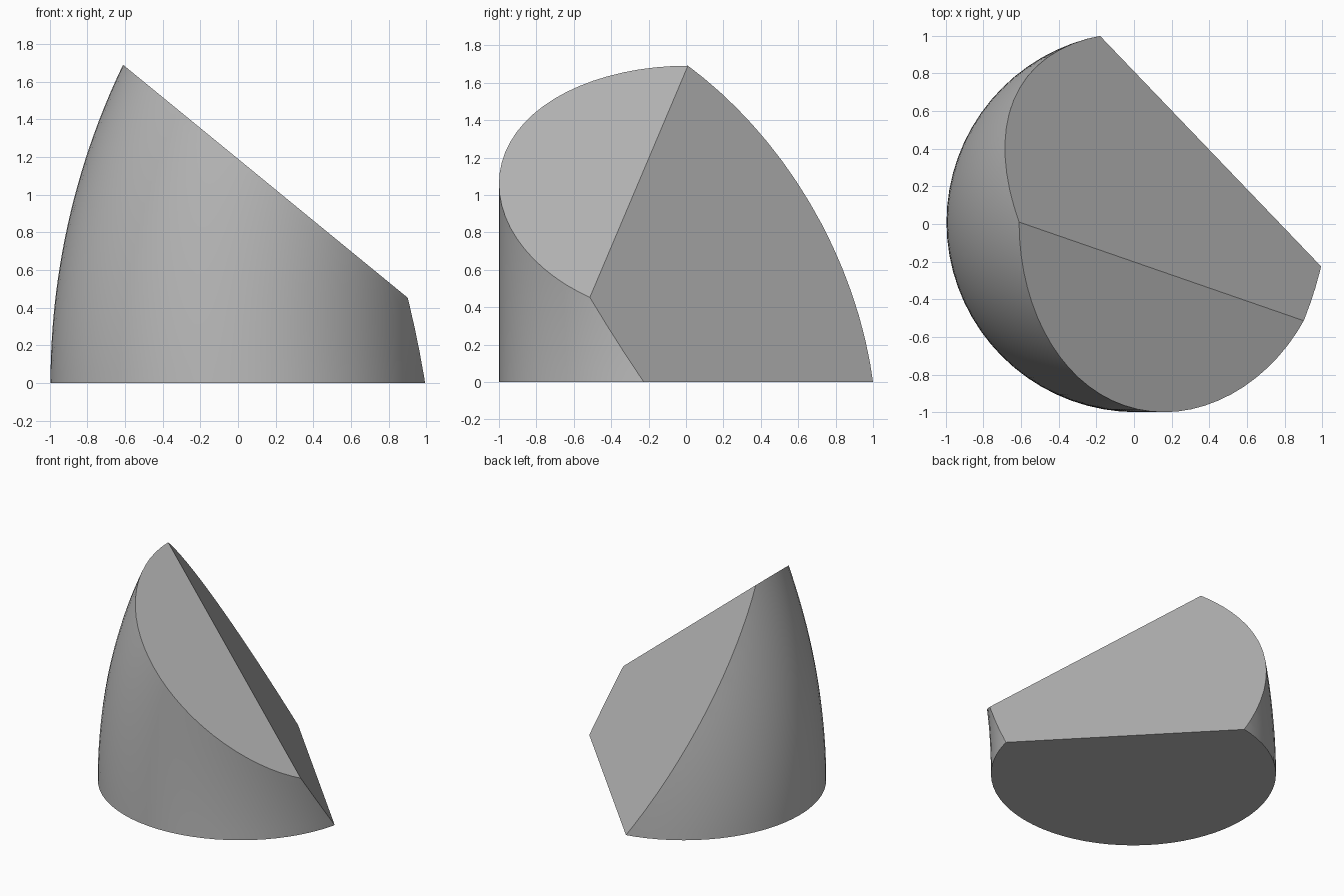
import bpy, bmesh, math
from mathutils import Vector

if "Cube" in bpy.data.objects:
    bpy.data.objects.remove(bpy.data.objects["Cube"])

SEG, RINGS = 72, 28          # sides of the column, height steps
R, CX, CY = 1.0095, 0.013, 0.0095
BEND = 3.9                   # radius of the lean
TOP = 1.95

mat = bpy.data.materials.new("plain grey")
mat.diffuse_color = (0.5, 0.5, 0.5, 1)
mat.use_nodes = True
mat.node_tree.nodes["Principled BSDF"].inputs["Base Color"].default_value = mat.diffuse_color

# leaning round column: circles that drift towards +x with height
bm = bmesh.new()
rings = []
for i in range(RINGS + 1):
    z = TOP * i / RINGS
    shift = BEND - math.sqrt(BEND ** 2 - z ** 2)
    rings.append([bm.verts.new((CX + shift + R * math.cos(2 * math.pi * k / SEG),
                                CY + R * math.sin(2 * math.pi * k / SEG), z))
                  for k in range(SEG)])
for lo, hi in zip(rings, rings[1:]):
    for k in range(SEG):
        n = (k + 1) % SEG
        bm.faces.new((lo[k], lo[n], hi[n], hi[k]))
bm.faces.new(rings[0][::-1])
bm.faces.new(rings[-1])


def slice_off(point, normal):
    """Remove everything on the normal side and cap the cut."""
    geom = bm.verts[:] + bm.edges[:] + bm.faces[:]
    cut = bmesh.ops.bisect_plane(bm, geom=geom, dist=1e-5, plane_co=point,
                                 plane_no=normal, clear_outer=True)["geom_cut"]
    edges = [e for e in cut if isinstance(e, bmesh.types.BMEdge)]
    bmesh.ops.contextual_create(bm, geom=edges)


# two sloping cuts that meet in a ridge from the peak
peak = Vector((-0.61, 0.01, 1.69))
ridge_end = Vector((0.905, -0.515, 0.45))
base_line = Vector((0.99, -0.22, 0)) - Vector((-0.18, 1.0, 0))
slope = ridge_end - peak
slice_off(peak, Vector((-slope.z, 0, slope.x)).normalized())
slice_off(peak, base_line.cross(slope).normalized())

bmesh.ops.recalc_face_normals(bm, faces=bm.faces[:])
mesh = bpy.data.meshes.new("cut_column")
bm.to_mesh(mesh)
bm.free()
mesh.materials.append(mat)
obj = bpy.data.objects.new("cut_column", mesh)
bpy.context.collection.objects.link(obj)
bpy.context.view_layer.objects.active = obj
obj.select_set(True)
bpy.ops.object.shade_smooth_by_angle(angle=math.radians(25))
